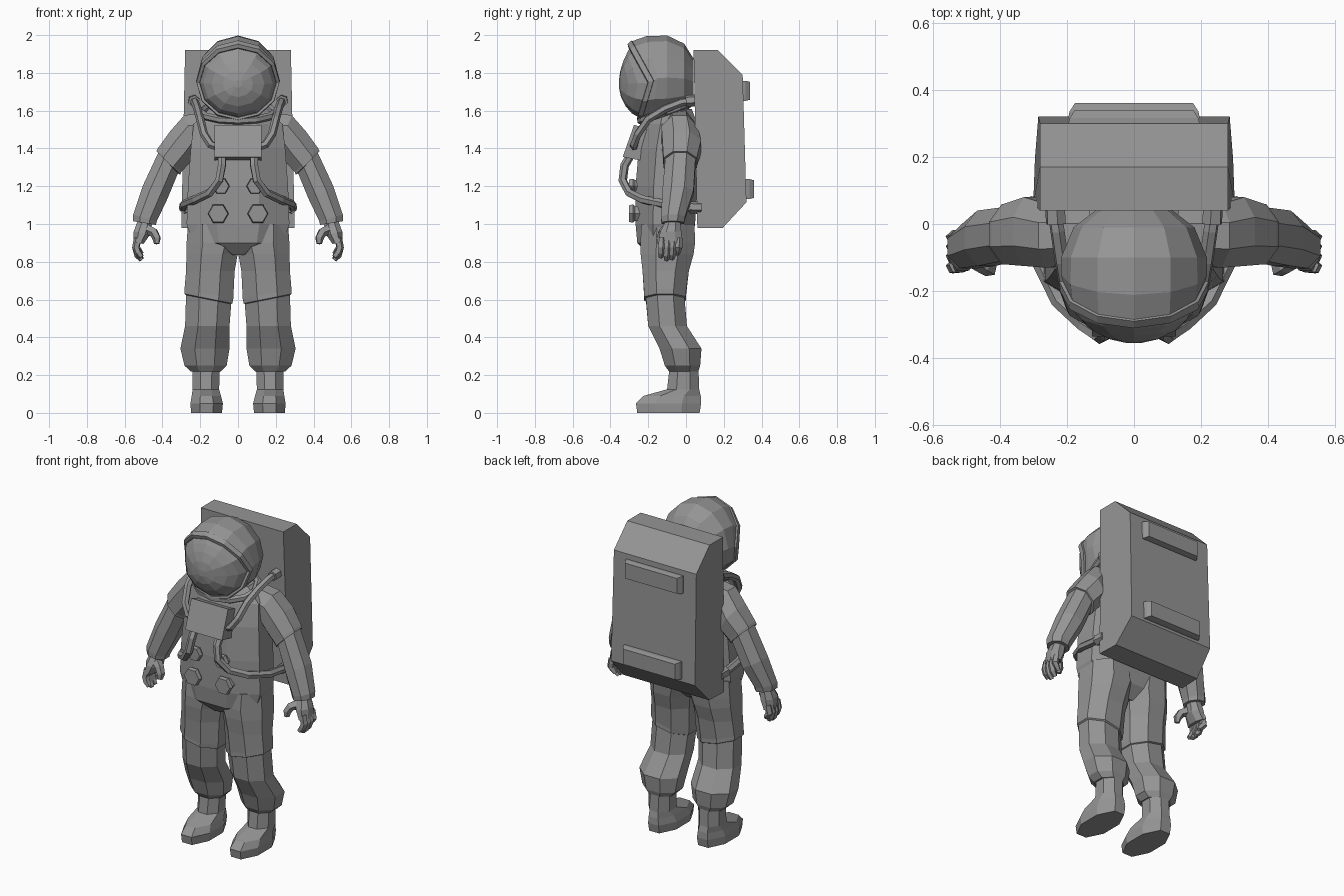
import bpy, bmesh
from math import pi, cos, sin
from mathutils import Vector as V

suit = bpy.data.materials.new("dark_grey")
suit.diffuse_color = (.3, .3, .3, 1)


def loft(name, rings, mirror=False):
    """Skin a list of equal-length point rings and cap both ends."""
    bm = bmesh.new()
    rows = [[bm.verts.new(p) for p in r] for r in rings]
    n = len(rows[0])
    for a, b in zip(rows, rows[1:]):
        for i in range(n):
            j = (i + 1) % n
            bm.faces.new((a[i], a[j], b[j], b[i]))
    bm.faces.new(rows[0])
    bm.faces.new(rows[-1])
    bmesh.ops.recalc_face_normals(bm, faces=bm.faces)
    me = bpy.data.meshes.new(name)
    bm.to_mesh(me)
    bm.free()
    me.materials.append(suit)
    ob = bpy.data.objects.new(name, me)
    bpy.context.collection.objects.link(ob)
    if mirror:
        m = ob.modifiers.new("mirror", 'MIRROR')
        m.use_mirror_merge = False
    return ob


def ring(c, u, v, n=8):
    """Polygon whose flat sides touch the box c +- u +- v."""
    k = 1 / cos(pi / n)
    return [V(c) + V(u) * k * cos((i + .5) * 2 * pi / n) + V(v) * k * sin((i + .5) * 2 * pi / n)
            for i in range(n)]


def level(z, x0, x1, y0, y1, tilt=0):
    hx = (x1 - x0) / 2
    return ring(((x0 + x1) / 2, (y0 + y1) / 2, z), (hx, 0, tilt * hx), (0, (y1 - y0) / 2, 0))


def limb(xo, zo, xi, zi, y0, y1):
    o, i = V((xo, 0, zo)), V((xi, 0, zi))
    return ring((o + i) / 2 + V((0, (y0 + y1) / 2, 0)), (o - i) / 2, (0, (y1 - y0) / 2, 0))


def pipe(name, pts, r, n=6, mirror=True):
    pts = [V(p) for p in pts]
    rs = r if isinstance(r, (list, tuple)) else [r] * len(pts)
    rings, u = [], V((.3, .5, .8))
    for i, p in enumerate(pts):
        t = (pts[min(i + 1, len(pts) - 1)] - pts[max(i - 1, 0)]).normalized()
        u = (u - t * u.dot(t)).normalized()
        rings.append(ring(p, u * rs[i], t.cross(u) * rs[i], n))
    return loft(name, rings, mirror)


# Torso
loft("torso", [level(*s) for s in (
    (.835, -.05, .05, -.2, -.03), (.9, -.24, .24, -.258, .03), (1.0, -.272, .272, -.267, .048),
    (1.2, -.265, .265, -.267, .06), (1.4, -.25, .25, -.25, .07),
    (1.53, -.235, .235, -.215, .06), (1.61, -.15, .15, -.18, .03))])

# Legs with a cuff above the knee
loft("leg", [level(*s) for s in (
    (1.0, .005, .265, -.235, .045), (.9, -.02, .272, -.242, .048), (.84, .002, .273, -.24, .04),
    (.75, .018, .275, -.23, .015),
    (.63, .025, .283, -.222, 0, .2), (.605, .03, .283, -.222, 0, .2), (.6, .036, .275, -.212, -.008, .2),
    (.46, .045, .28, -.2, .005), (.34, .045, .305, -.14, .082), (.25, .06, .283, -.112, .075),
    (.22, .09, .25, -.09, .065))], True)

# Boots
loft("boot", [level(*s) for s in (
    (0, .085, .248, -.258, .072), (.05, .08, .252, -.265, .08), (.09, .09, .245, -.225, .078),
    (.125, .1, .24, -.1, .07), (.26, .095, .24, -.085, .065))], True)

# Arms with an elbow cuff
loft("arm", [limb(*s) for s in (
    (.13, 1.6, .14, 1.36, -.12, .05), (.285, 1.575, .21, 1.39, -.13, .06),
    (.36, 1.49, .25, 1.33, -.125, .08), (.425, 1.4, .3, 1.275, -.12, .06),
    (.432, 1.385, .306, 1.262, -.12, .058), (.422, 1.378, .318, 1.268, -.11, .05),
    (.505, 1.2, .375, 1.13, -.125, .04), (.555, 1.05, .43, 1.015, -.132, -.005),
    (.555, 1.015, .435, .995, -.13, -.01))], True)

# Hands
loft("palm", [limb(*s) for s in (
    (.53, 1.02, .455, 1.0, -.11, -.03), (.552, .96, .465, .945, -.138, -.024),
    (.552, .9, .5, .895, -.145, -.02))], True)
for i, tip in enumerate((.825, .81, .815, .84)):
    y = -.125 + i * .029
    pipe("finger", [(.53, y, .925), (.54, y - .002, .875), (.53, y - .005, tip + .025),
                    (.51, y - .008, tip)], (.017, .017, .016, .011), 5)
pipe("thumb", [(.48, -.1, .97), (.445, -.125, .955), (.43, -.135, .925), (.43, -.14, .895)],
     (.024, .021, .019, .012), 5)

# Helmet shell: rings stacked front to back, the opening bent forward at top and bottom
def helmet_ring(y, hx, hz, zc, bend, n=12):
    out = []
    for i in range(n):
        dz = hz * sin(2 * pi * i / n)
        out.append((hx * cos(2 * pi * i / n), y - bend * (.55 if dz > 0 else .3) * abs(dz), zc + dz))
    return out


loft("helmet", [helmet_ring(*s) for s in (
    (.04, .115, .12, 1.755, 0), (-.01, .18, .185, 1.77, 0), (-.1, .217, .223, 1.775, 0),
    (-.15, .218, .222, 1.772, .5), (-.17, .212, .208, 1.76, 1), (-.172, .222, .214, 1.758, 1),
    (-.2, .22, .2, 1.752, 1), (-.203, .204, .184, 1.748, 1), (-.12, .19, .17, 1.748, 1))])

# Visor bulging straight out of the rim
loft("visor", [helmet_ring(*s) for s in (
    (-.17, .2, .18, 1.748, 1), (-.2, .202, .181, 1.748, 1), (-.255, .183, .16, 1.745, .65),
    (-.305, .14, .12, 1.743, .4), (-.34, .08, .07, 1.742, .2), (-.355, .02, .02, 1.742, 0))])

# Neck ring, lower at the front
pipe("neck_ring", [(.195 * cos(a), -.11 + .13 * sin(a), 1.592 + .045 * sin(a))
                   for a in (i * pi / 6 for i in range(13))], .018, 6, False)

# Backpack: side profile (y, z) with half widths
pack = ((.04, 1.92, .28), (.17, 1.92, .28), (.3, 1.79, .28), (.32, 1.115, .285),
        (.195, .98, .295), (.06, .98, .3))
loft("backpack", [[(s * w, y, z) for y, z, w in pack] for s in (-1, 1)])
for y, z in ((.29, 1.705), (.31, 1.185)):
    loft("backpack_bar", [[(sx * w, yy, z + sz * h) for sx, sz in ((-1, -1), (1, -1), (1, 1), (-1, 1))]
                          for yy, w, h in ((y, .197, .053), (y + .025, .192, .053), (y + .05, .176, .047))])

# Chest box
loft("chest_box", [[(s * .125, y, z) for y, z in ((-.275, 1.525), (-.335, 1.355), (-.235, 1.335), (-.2, 1.5))]
                   for s in (-1, 1)])

# Hexagonal valves on the belly
for x, z, r in ((.105, 1.055, .056), (.09, 1.2, .046)):
    loft("valve", [[(x + q * cos(i * pi / 3), y, z + q * sin(i * pi / 3)) for i in range(6)]
                   for y, q in ((-.22, r * .8), (-.27, r * .8), (-.28, r), (-.303, r * .9))], True)

# Hoses and their connectors
pipe("upper_hose", [(.235, .03, 1.65), (.228, -.02, 1.645), (.215, -.11, 1.61), (.2, -.2, 1.555),
                    (.18, -.255, 1.475), (.145, -.275, 1.42), (.1, -.275, 1.405)], .019)
pipe("upper_connector", [(.235, .06, 1.655), (.233, 0, 1.65)], .027)
pipe("lower_hose", [(.085, -.29, 1.37), (.085, -.325, 1.31), (.1, -.335, 1.23), (.15, -.3, 1.165),
                    (.225, -.23, 1.13), (.285, -.11, 1.105), (.288, .04, 1.085)], .02)
pipe("lower_connector", [(.28, .08, 1.085), (.284, .02, 1.088)], .028)
